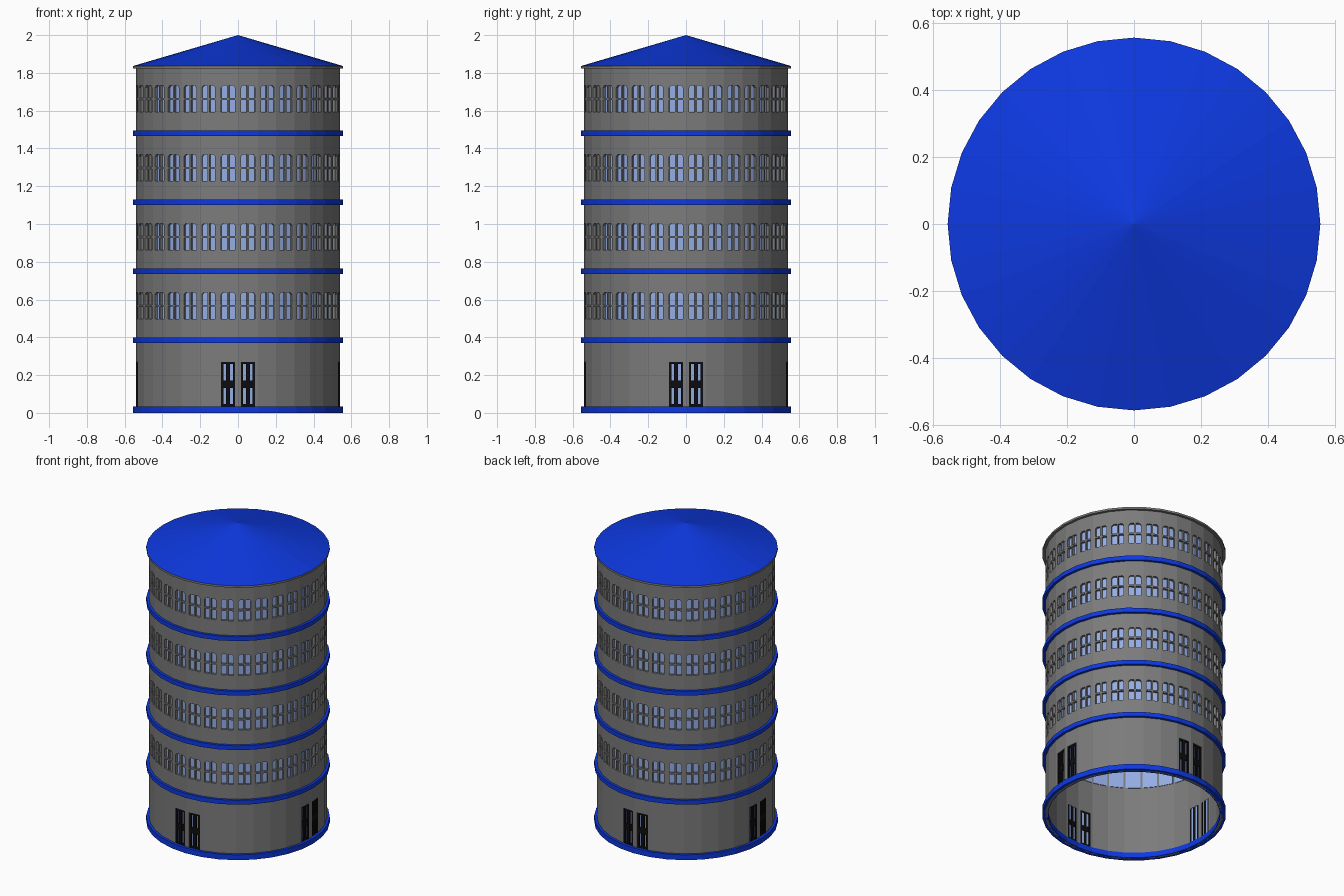
import bpy, bmesh, math
from mathutils import Matrix, Vector

if "Cube" in bpy.data.objects:
    bpy.data.objects.remove(bpy.data.objects["Cube"])

N = 32                                   # sides of the tower
R = 0.54                                 # wall radius
STEP = 2 * math.pi / N
W = R * math.sin(STEP / 2)               # half width of one facet
APO = R * math.cos(STEP / 2)             # distance from axis to a facet
STOREY = 0.365
DOOR = (0.035, 0.27)
WINDOW_Z = [0.497 + STOREY * i for i in range(4)]
THICK = 0.015


def material(name, rgb):
    m = bpy.data.materials.new(name)
    m.diffuse_color = (*rgb, 1)
    m.use_nodes = True
    m.node_tree.nodes["Principled BSDF"].inputs["Base Color"].default_value = m.diffuse_color
    return m


GREY = material("wall grey", (0.2, 0.2, 0.2))
BLUE = material("roof blue", (0.004, 0.04, 0.75))
GLASS = material("pale blue glass", (0.3, 0.42, 0.78))
BLACK = material("door black", (0.004, 0.004, 0.005))


def finish(name, bm, mat):
    me = bpy.data.meshes.new(name)
    bm.to_mesh(me)
    bm.free()
    me.materials.append(mat)
    ob = bpy.data.objects.new(name, me)
    bpy.context.collection.objects.link(ob)
    return ob


def lathe(name, profile, mat, closed=True):
    """Spin a (radius, z) profile around the z axis."""
    bm = bmesh.new()
    vs = [bm.verts.new((r, 0, z)) for r, z in profile]
    es = [bm.edges.new(p) for p in zip(vs, vs[1:])]
    if closed:
        es.append(bm.edges.new((vs[-1], vs[0])))
    bmesh.ops.spin(bm, geom=vs + es, cent=(0, 0, 0), axis=(0, 0, 1),
                   angle=2 * math.pi, steps=N, use_merge=True)
    bmesh.ops.remove_doubles(bm, verts=bm.verts, dist=1e-5)
    bmesh.ops.recalc_face_normals(bm, faces=bm.faces)
    return finish(name, bm, mat)


def ring(name, r0, r1, z0, z1, mat):
    return lathe(name, [(r0, z0), (r1, z0), (r1, z1), (r0, z1)], mat)


def plate(bm, th, u, z, inset, size):
    """Box on a facet: size is (depth, width, height)."""
    bmesh.ops.create_cube(bm, size=1, matrix=(
        Matrix.Rotation(th, 4, 'Z') @ Matrix.Translation((APO - inset, u, z))
        @ Matrix.Diagonal((*size, 1))))


def facet(k):
    return (k + 0.5) * STEP


def has_door(k):
    return k % 8 in (0, 7)


# Wall: each facet is a grid with the window and door cells left open
U = [-W, -0.037, -0.028, -0.005, 0.005, 0.028, 0.037, W]
Z = [0.0, *DOOR]
for b in WINDOW_Z:
    Z += [b, b + 0.065, b + 0.075, b + 0.13, b + 0.14]
Z.append(1.83)

bm = bmesh.new()
for k in range(N):
    th = facet(k)
    n = Vector((math.cos(th), math.sin(th), 0))
    t = Vector((-n.y, n.x, 0))
    grid = [[bm.verts.new(n * APO + t * u + Vector((0, 0, z))) for u in U] for z in Z]
    for j in range(len(Z) - 1):
        zc = (Z[j] + Z[j + 1]) / 2
        in_door = has_door(k) and DOOR[0] < zc < DOOR[1]
        off = next((zc - b for b in WINDOW_Z if b < zc < b + 0.14), None)
        for i in range(len(U) - 1):
            a, b, c, d = grid[j][i], grid[j][i + 1], grid[j + 1][i + 1], grid[j + 1][i]
            if in_door and 0 < i < 6:
                continue
            if off is not None and i in (1, 2, 4, 5) and not 0.065 < off < 0.075:
                # clipped upper corners of the window
                if off > 0.13 and i == 1:
                    bm.faces.new((a, c, d))
                elif off > 0.13 and i == 5:
                    bm.faces.new((b, c, d))
                continue
            bm.faces.new((a, b, c, d))
bmesh.ops.remove_doubles(bm, verts=bm.verts, dist=1e-5)
bmesh.ops.delete(bm, geom=[v for v in bm.verts if not v.link_faces], context='VERTS')
wall = finish("tower_wall", bm, GREY)
sol = wall.modifiers.new("thickness", 'SOLIDIFY')
sol.thickness = THICK
sol.offset = -1

# Window glass: one plate behind each window
bm = bmesh.new()
for k in range(N):
    for b in WINDOW_Z:
        plate(bm, facet(k), 0, b + 0.07, THICK + 0.002, (0.004, 0.09, 0.16))
finish("window_glass", bm, GLASS)

# Doors: glass behind black bars, a pair on each of four sides
glass, bars = bmesh.new(), bmesh.new()
zm, h = sum(DOOR) / 2, DOOR[1] - DOOR[0]
for k in filter(has_door, range(N)):
    th = facet(k)
    plate(glass, th, 0, zm, 0.012, (0.004, 0.074, h))
    for u, w in ((-0.031, 0.012), (0, 0.02), (0.031, 0.012)):
        plate(bars, th, u, zm, 0.008, (0.014, w, h))
    for z, hh in ((DOOR[0] + 0.006, 0.012), (0.152, 0.04), (DOOR[1] - 0.006, 0.012)):
        plate(bars, th, 0, z, 0.008, (0.012, 0.074, hh))
finish("door_glass", glass, GLASS)
finish("door_frames", bars, BLACK)

# Blue bands: base and one between each pair of storeys
ring("base_band", 0.522, 0.557, 0.0, 0.035, BLUE)
for i in range(1, 5):
    ring(f"storey_band_{i}", 0.53, 0.557, 0.006 + STOREY * i, 0.035 + STOREY * i, BLUE)

# Roof: grey eaves ring and shallow blue cone
ring("eaves", 0.522, 0.557, 1.823, 1.836, GREY)
lathe("roof", [(0.557, 1.836), (0, 2.0)], BLUE, closed=False)
